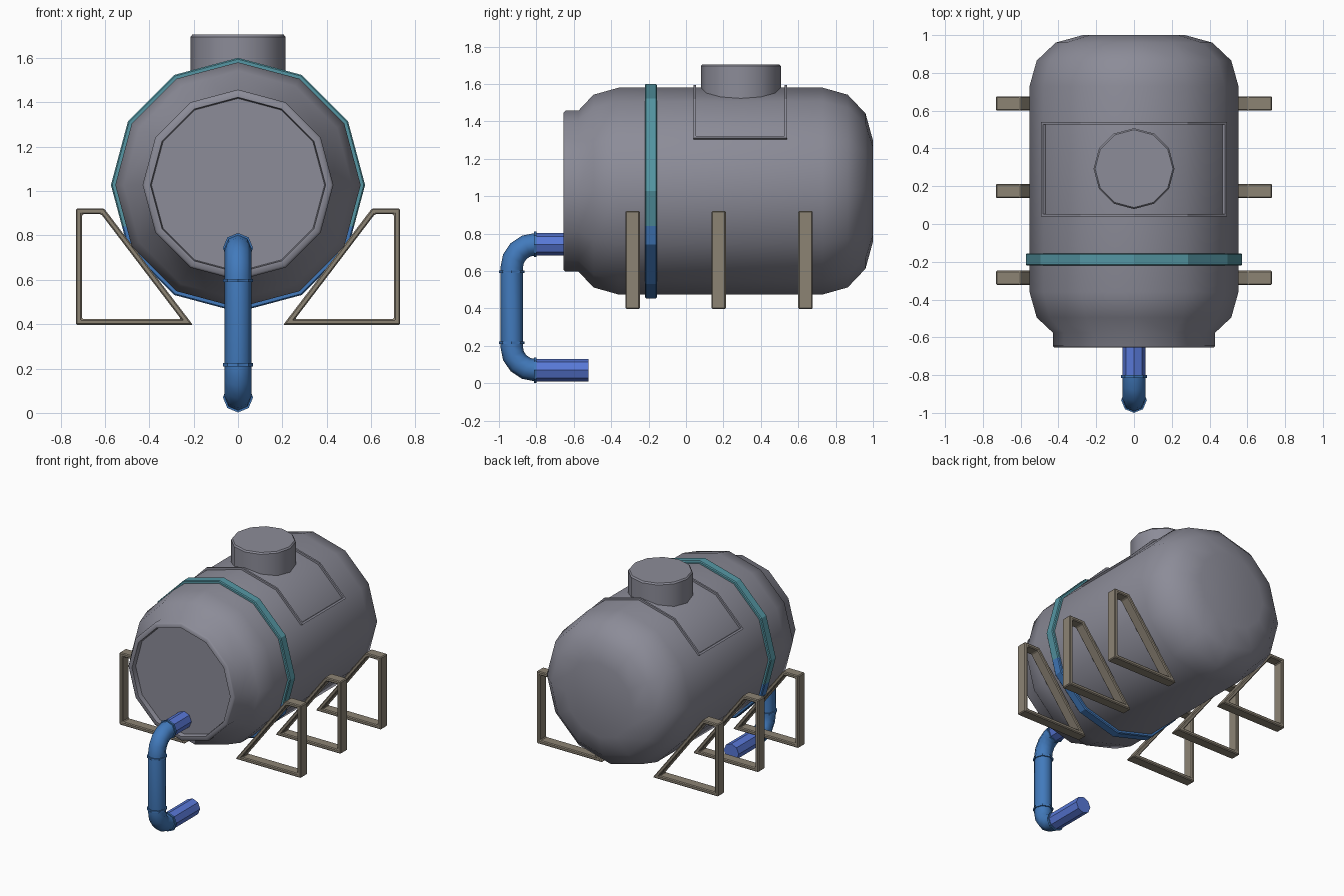
import bpy, bmesh, math
from mathutils import Vector

if "Cube" in bpy.data.objects:
    bpy.data.objects.remove(bpy.data.objects["Cube"])

ZC = 1.0275  # height of the tank axis


def material(name, rgb):
    m = bpy.data.materials.new(name)
    m.diffuse_color = (*rgb, 1)
    m.use_nodes = True
    m.node_tree.nodes["Principled BSDF"].inputs["Base Color"].default_value = m.diffuse_color
    return m


GREY = material("tank grey", (0.262, 0.262, 0.314))
TAUPE = material("support taupe", (0.262, 0.227, 0.175))
TEAL = material("band teal", (0.089, 0.305, 0.366))
STEEL = material("pipe blue", (0.054, 0.195, 0.503))
ROYAL = material("pipe royal blue", (0.098, 0.188, 0.679))


def skin(name, rings, mat, loop=False, smooth=0, bevel=0):
    """Bridge equal-sized vertex rings, then cap the ends or join them in a loop."""
    bm = bmesh.new()
    vs = [[bm.verts.new(p) for p in ring] for ring in rings]
    n = len(vs[0])
    pairs = list(zip(vs, vs[1:])) + ([(vs[-1], vs[0])] if loop else [])
    for a, b in pairs:
        for i in range(n):
            j = (i + 1) % n
            bm.faces.new((a[i], a[j], b[j], b[i]))
    if not loop:
        bm.faces.new(vs[0])
        bm.faces.new(vs[-1])
    bmesh.ops.recalc_face_normals(bm, faces=bm.faces)
    me = bpy.data.meshes.new(name)
    bm.to_mesh(me)
    bm.free()
    me.materials.append(mat)
    if smooth:
        me.shade_smooth()
        me.set_sharp_from_angle(angle=math.radians(smooth))
    ob = bpy.data.objects.new(name, me)
    bpy.context.collection.objects.link(ob)
    if bevel:
        mod = ob.modifiers.new("edge", "BEVEL")
        mod.width, mod.segments = bevel, 1
    return ob


def on_tank(r, deg, y):
    a = math.radians(deg)
    return Vector((r * math.cos(a), y, ZC + r * math.sin(a)))


def tank_ring(r, y):
    return [on_tank(r, 30 * k, y) for k in range(12)]


# tank body with the recessed front flange
profile = [(0.39, -0.62), (0.395, -0.655), (0.42, -0.655), (0.43, -0.645), (0.43, -0.575),
           (0.515, -0.495), (0.553, -0.36), (0.553, 0.73), (0.515, 0.865),
           (0.415, 0.96), (0.27, 1.0)]
skin("tank_body", [tank_ring(r, y) for r, y in profile], GREY, smooth=46)

# hoop around the tank, its lower part blue
band = skin("tank_band", [tank_ring(r, y) for r, y in
            [(0.54, -0.22), (0.567, -0.22), (0.573, -0.214), (0.573, -0.161),
             (0.567, -0.155), (0.54, -0.155)]], TEAL, loop=True)
band.data.materials.append(STEEL)
bm = bmesh.new()
bm.from_mesh(band.data)
bmesh.ops.bisect_plane(bm, geom=bm.verts[:] + bm.edges[:] + bm.faces[:],
                       plane_co=(0, 0, 0.84), plane_no=(0, 0, 1))
for f in bm.faces:
    f.material_index = int(f.calc_center_median().z < 0.84)
bm.to_mesh(band.data)
bm.free()

# manhole on top
skin("manhole", [[(r * math.cos(k * math.pi / 6), 0.293 + r * math.sin(k * math.pi / 6), z)
                  for k in range(12)]
                 for r, z in [(0.214, 1.45), (0.214, 1.695), (0.206, 1.705)]], GREY, smooth=35)

# thin raised rectangular frame around the manhole
RI, RO = 0.54, 0.568
for name, y0, y1 in (("front", 0.04, 0.053), ("back", 0.527, 0.54)):
    skin("manhole_frame_" + name,
         [[on_tank(RI, d, y0), on_tank(RO, d, y0), on_tank(RO, d, y1), on_tank(RI, d, y1)]
          for d in range(30, 151, 30)], GREY)
for name, d0, d1 in (("right", 30, 60), ("left", 150, 120)):
    rings = []
    for y in (0.053, 0.527):
        i0, o0 = on_tank(RI, d0, y), on_tank(RO, d0, y)
        i1 = i0.lerp(on_tank(RI, d1, y), 0.05)
        o1 = o0.lerp(on_tank(RO, d1, y), 0.05)
        rings.append([i0, o0, o1, i1])
    skin("manhole_frame_" + name, rings, GREY)

# triangular support frames
outer = [(0.203, 0.396), (0.731, 0.396), (0.731, 0.922), (0.604, 0.922)]
inner = [(0.257, 0.423), (0.703, 0.423), (0.703, 0.896), (0.617, 0.896)]
for row, yc in (("front", -0.285), ("middle", 0.175), ("back", 0.638)):
    for side, s in (("right", 1), ("left", -1)):
        y0, y1 = yc - 0.038, yc + 0.038
        skin(f"{row}_support_{side}",
             [[(s * o[0], y0, o[1]), (s * o[0], y1, o[1]), (s * i[0], y1, i[1]), (s * i[0], y0, i[1])]
              for o, i in zip(outer, inner)], TAUPE, loop=True, bevel=0.006)


def pipe_ring(y, z, deg, r=0.06):
    """Octagon square to a pipe that runs at the given angle in the yz plane."""
    a = math.radians(deg)
    out = []
    for k in range(8):
        t = k * math.pi / 4
        u = r * math.sin(t)
        out.append((r * math.cos(t), y - u * math.sin(a), z + u * math.cos(a)))
    return out


# drain pipe: two straight ends and the bent run between them
YV, ZT, ZB, R = -0.932, 0.743, 0.07, 0.125
YE = YV + R
run = []
for k in range(5):
    a = math.radians(90 + 22.5 * k)
    run.append(pipe_ring(YE + R * math.cos(a), ZT - R + R * math.sin(a), 180 + 22.5 * k))
for k in range(5):
    a = math.radians(180 + 22.5 * k)
    run.append(pipe_ring(YE + R * math.cos(a), ZB + R + R * math.sin(a), 270 + 22.5 * k))
skin("pipe_run", run, STEEL, smooth=50)
skin("pipe_inlet", [pipe_ring(-0.58, ZT, 180), pipe_ring(YE, ZT, 180)], ROYAL)
skin("pipe_outlet", [pipe_ring(YE, ZB, 0), pipe_ring(-0.52, ZB, 0)], ROYAL)

# collars at the pipe joints
for name, y, z, deg in (("top", YE, ZT, 180), ("upper", YV, 0.597, 270),
                        ("lower", YV, 0.217, 270), ("bottom", YE, ZB, 0)):
    dy, dz = 0.007 * math.cos(math.radians(deg)), 0.007 * math.sin(math.radians(deg))
    skin("pipe_collar_" + name, [pipe_ring(y - dy, z - dz, deg, 0.068),
                                 pipe_ring(y + dy, z + dz, deg, 0.068)], STEEL)
